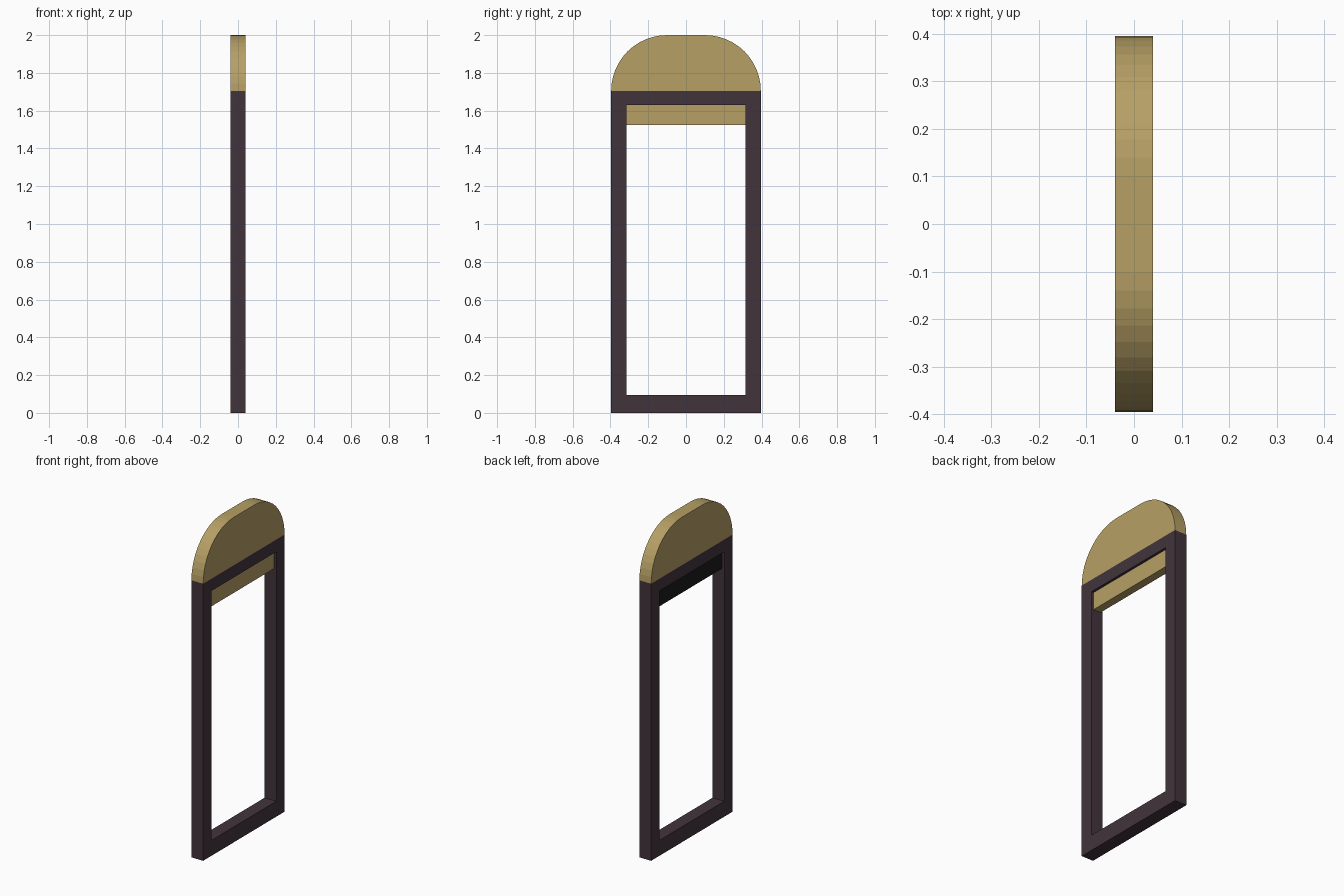
import bpy, bmesh, math

if "Cube" in bpy.data.objects:
    bpy.data.objects.remove(bpy.data.objects["Cube"])

HALF_X, HALF_Y = 0.04, 0.396
FRAME_TOP, TOP = 1.705, 2.0


def material(name, color):
    m = bpy.data.materials.new(name)
    m.diffuse_color = (*color, 1)
    m.use_nodes = True
    m.node_tree.nodes["Principled BSDF"].inputs["Base Color"].default_value = m.diffuse_color
    return m


TAN = material("tan", (0.47, 0.35, 0.13))
PLUM = material("dark_plum", (0.055, 0.034, 0.046))
BLACK = material("black", (0.012, 0.010, 0.012))


def extruded(name, points, faces, x0, x1, mat):
    """Flat faces in the YZ plane at x0, extruded to x1."""
    bm = bmesh.new()
    vs = [bm.verts.new((x0, y, z)) for y, z in points]
    flat = [bm.faces.new([vs[i] for i in f]) for f in faces]
    res = bmesh.ops.extrude_face_region(bm, geom=flat, use_keep_orig=True)
    for v in res["geom"]:
        if isinstance(v, bmesh.types.BMVert):
            v.co.x = x1
    bmesh.ops.recalc_face_normals(bm, faces=bm.faces)
    me = bpy.data.meshes.new(name)
    bm.to_mesh(me)
    bm.free()
    me.materials.append(mat)
    ob = bpy.data.objects.new(name, me)
    bpy.context.collection.objects.link(ob)
    return ob


def rect(y, z0, z1):
    return [(-y, z0), (y, z0), (y, z1), (-y, z1)]


# Door-shaped frame: outer rectangle joined to the opening
ring = [(i, (i + 1) % 4, (i + 1) % 4 + 4, i + 4) for i in range(4)]
extruded("frame", rect(HALF_Y, 0, FRAME_TOP) + rect(0.315, 0.095, 1.63),
         ring, -HALF_X, HALF_X, PLUM)

# Rounded crown: quarter arcs joined by a flat top
r, seg = TOP - FRAME_TOP, 12
arc = [(HALF_Y - r + r * math.cos(a), FRAME_TOP + r * math.sin(a))
       for a in (math.pi / 2 * i / seg for i in range(seg + 1))]
crown = arc + [(-y, z) for y, z in reversed(arc)]
extruded("crown", crown, [range(len(crown))], -HALF_X, HALF_X, TAN)

# Recessed header panel, black on its rear face
panel = extruded("header_panel", rect(0.315, 1.523, 1.63), [range(4)],
                 -0.025, 0.025, TAN)
panel.data.materials.append(BLACK)
for p in panel.data.polygons:
    if p.normal.x < -0.9:
        p.material_index = 1
